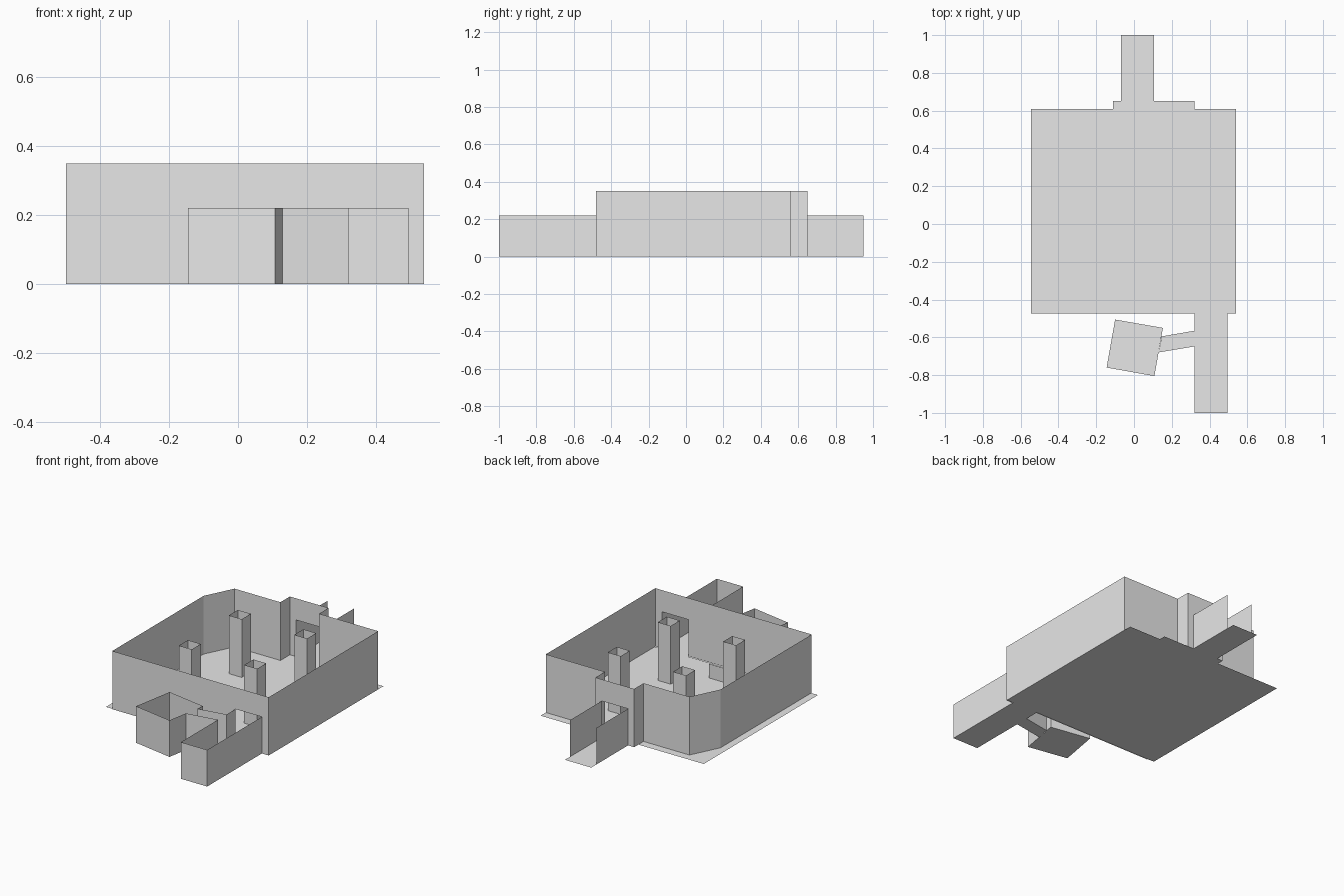
import bpy
import bmesh

cube = bpy.data.objects.get("Cube")
if cube:
    bpy.data.objects.remove(cube, do_unlink=True)

grey = bpy.data.materials.new("plain_grey")
grey.use_nodes = True
colour = (0.8, 0.8, 0.8, 1)
grey.diffuse_color = colour
grey.node_tree.nodes["Principled BSDF"].inputs["Base Color"].default_value = colour

TALL, LOW = 0.35, 0.22
FRONT, BACK, ALCOVE = -0.48, 0.56, 0.65
LEFT, RIGHT = -0.5, 0.54
DOOR = (0.32, 0.495)        # front corridor sides
EXIT = (-0.07, 0.105)       # back corridor sides
NOOK = (-0.11, 0.147)       # alcove sides


def finish(name, bm):
    mesh = bpy.data.meshes.new(name)
    bm.to_mesh(mesh)
    bm.free()
    mesh.materials.append(grey)
    obj = bpy.data.objects.new(name, mesh)
    bpy.context.collection.objects.link(obj)
    return obj


def walls(name, runs):
    """Thin upright sheets: each run is (path, bottom, top)."""
    bm = bmesh.new()
    for path, low, high in runs:
        cols = [[bm.verts.new((x, y, z)) for z in (low, high)] for x, y in path]
        for a, b in zip(cols, cols[1:]):
            bm.faces.new((a[0], b[0], b[1], a[1]))
    return finish(name, bm)


def floor(name, outline):
    bm = bmesh.new()
    bm.faces.new([bm.verts.new((x, y, 0)) for x, y in outline])
    return finish(name, bm)


def rect(x0, x1, y0, y1):
    return [(x0, y0), (x1, y0), (x1, y1), (x0, y1)]


# Main hall shell, with a doorway at the front and one in the alcove
walls("hall_walls", [
    ([(DOOR[1], FRONT), (RIGHT, FRONT), (RIGHT, BACK), (NOOK[1], BACK),
      (NOOK[1], ALCOVE), (EXIT[1], ALCOVE)], 0, TALL),
    ([(EXIT[0], ALCOVE), (NOOK[0], ALCOVE), (NOOK[0], BACK), (-0.415, BACK),
      (LEFT, 0.387), (LEFT, FRONT), (DOOR[0], FRONT)], 0, TALL),
    ([(x, FRONT) for x in DOOR], LOW, TALL),
    ([(x, ALCOVE) for x in EXIT], LOW, TALL),
])
floor("hall_floor", rect(-0.545, RIGHT, -0.475, 0.61))
floor("alcove_floor", rect(NOOK[0], DOOR[0], 0.61, ALCOVE))

# Back corridor, open at the far end
walls("back_corridor_walls", [([(x, ALCOVE), (x, 0.95)], 0, LOW) for x in EXIT])
floor("back_corridor_floor", rect(*EXIT, ALCOVE, 1))

# Front corridor, closed at the far end, with a gap to the side passage
PASSAGE_NEAR = [(0.13, -0.68), (DOOR[0], -0.648)]
PASSAGE_FAR = [(0.147, -0.595), (DOOR[0], -0.565)]
walls("front_corridor_walls", [
    ([(DOOR[1], FRONT), (DOOR[1], -1), (DOOR[0], -1), PASSAGE_NEAR[1]], 0, LOW),
    ([PASSAGE_FAR[1], (DOOR[0], FRONT)], 0, LOW),
])
floor("front_corridor_floor", rect(*DOOR, -1, -0.475))

# Side passage and the turned side room
walls("side_passage_walls", [(PASSAGE_NEAR, 0, LOW), (PASSAGE_FAR, 0, LOW)])
floor("side_passage_floor", PASSAGE_NEAR + PASSAGE_FAR[::-1])
room = [(0.108, -0.805), (-0.145, -0.76), (-0.1, -0.506), (0.153, -0.55)]
walls("side_room_walls", [([PASSAGE_NEAR[0]] + room + [PASSAGE_FAR[0]], 0, LOW)])
floor("side_room_floor", room)

# Four hollow square pillars
HALF = 0.043
for side, x in (("left", 0.235), ("right", -0.2)):
    for end, y in (("front", -0.172), ("back", 0.303)):
        ring = rect(x - HALF, x + HALF, y - HALF, y + HALF)
        walls(f"{end}_{side}_pillar", [(ring + ring[:1], 0, TALL)])

# Low upright panel between the front pillars
walls("low_panel", [([(-0.03, -0.315), (0.067, -0.315)], 0, 0.085)])
